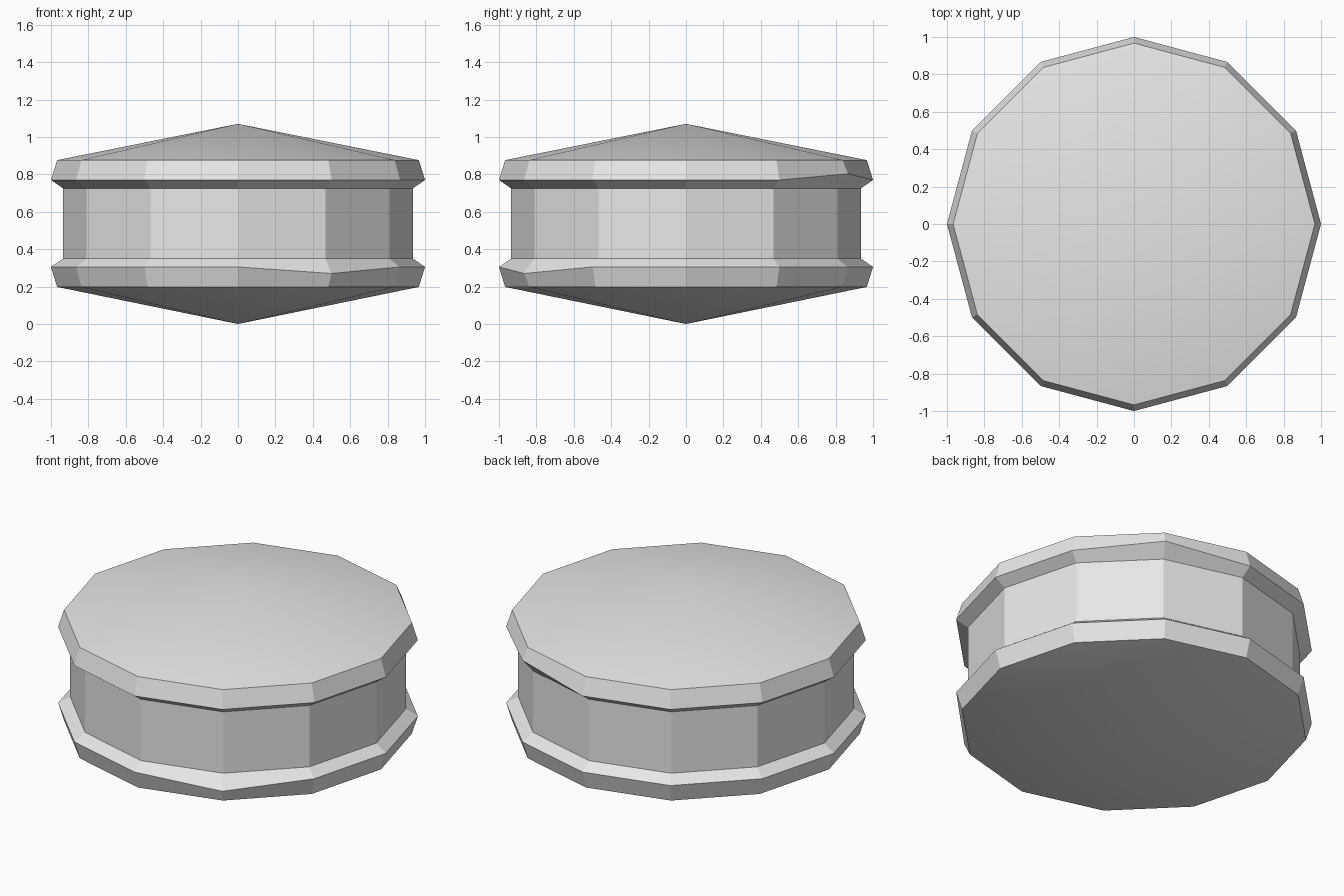
import bpy, bmesh
from math import cos, sin, pi, radians

cube = bpy.data.objects.get("Cube")
if cube:
    bpy.data.objects.remove(cube, do_unlink=True)

SIDES = 12

# One plain grey for the whole spool
grey = bpy.data.materials.new("light_grey")
grey.use_nodes = True
colour = (0.8, 0.8, 0.8, 1)
grey.diffuse_color = colour
grey.node_tree.nodes["Principled BSDF"].inputs["Base Color"].default_value = colour

# Profile from bottom to top: shallow cone, flange, neck, flange, shallow cone
LOWER_RIM, UPPER_RIM = 1, 4
profile = [(0.967, 0.198), (1.0, 0.305), (0.935, 0.35),
           (0.935, 0.725), (1.0, 0.77), (0.967, 0.876)]

# Two chipped rim corners: (ring, corner number) -> new height
chips = {(LOWER_RIM, 10): 0.27, (UPPER_RIM, 2): 0.803}

bm = bmesh.new()
rings = []
for r, (radius, z) in enumerate(profile):
    rings.append([bm.verts.new((radius * cos(2 * pi * i / SIDES),
                                radius * sin(2 * pi * i / SIDES),
                                chips.get((r, i), z)))
                  for i in range(SIDES)])

# Side walls between neighbouring rings
for low, high in zip(rings, rings[1:]):
    for i in range(SIDES):
        j = (i + 1) % SIDES
        bm.faces.new((low[i], low[j], high[j], high[i]))

# Pointed caps
for ring, z in ((rings[0], 0.0), (rings[-1], 1.07)):
    apex = bm.verts.new((0, 0, z))
    for i in range(SIDES):
        bm.faces.new((ring[i], ring[(i + 1) % SIDES], apex))

bmesh.ops.recalc_face_normals(bm, faces=bm.faces)
mesh = bpy.data.meshes.new("spool")
bm.to_mesh(mesh)
bm.free()
mesh.materials.append(grey)

spool = bpy.data.objects.new("spool", mesh)
bpy.context.collection.objects.link(spool)

# Smooth caps, crisp flat sides
bpy.ops.object.select_all(action='DESELECT')
spool.select_set(True)
bpy.context.view_layer.objects.active = spool
bpy.ops.object.shade_smooth_by_angle(angle=radians(15))
